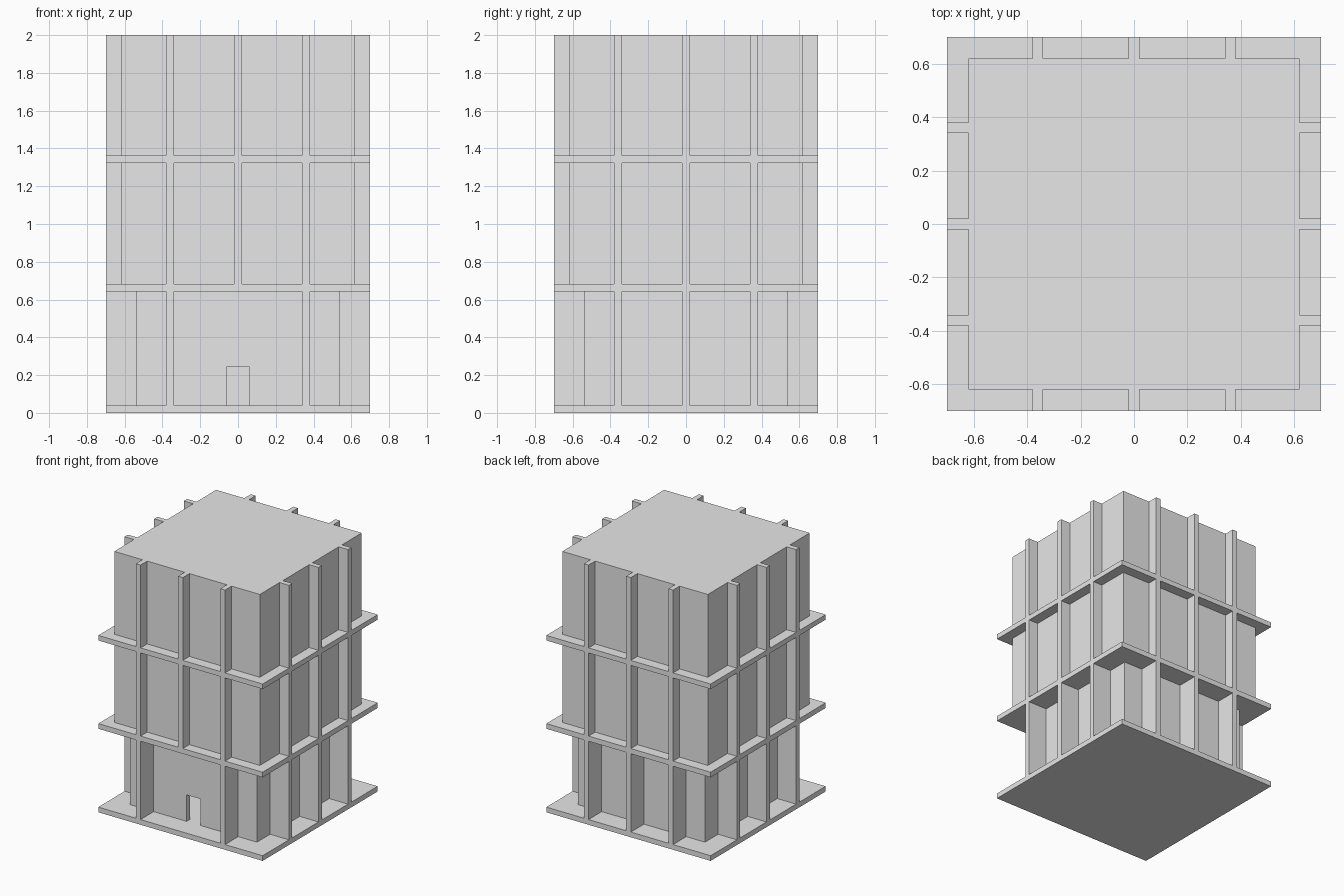
import bpy
import bmesh
from mathutils import Matrix, Vector

cube = bpy.data.objects.get("Cube")
if cube:
    bpy.data.objects.remove(cube, do_unlink=True)

GREY = (0.8, 0.8, 0.8, 1.0)
concrete = bpy.data.materials.new("pale_grey")
concrete.use_nodes = True
concrete.diffuse_color = GREY
concrete.node_tree.nodes["Principled BSDF"].inputs["Base Color"].default_value = GREY

HALF = 0.70          # slab half width
LOWER, UPPER = 0.54, 0.62   # wall half widths
FIN = 0.02           # half thickness of fins
WALL = 0.04
SLABS = [(0.0, 0.04), (0.643, 0.683), (1.323, 1.362)]
TOP = 2.0


def add_box(bm, low, high, turn=Matrix()):
    low, high = Vector(low), Vector(high)
    size = Matrix.Diagonal((*(high - low), 1.0))
    place = turn @ Matrix.Translation((low + high) / 2) @ size
    bmesh.ops.create_cube(bm, size=1.0, matrix=place)


def make_object(name, bm):
    mesh = bpy.data.meshes.new(name)
    bm.to_mesh(mesh)
    bm.free()
    mesh.materials.append(concrete)
    obj = bpy.data.objects.new(name, mesh)
    bpy.context.scene.collection.objects.link(obj)
    return obj


def box(name, low, high):
    bm = bmesh.new()
    add_box(bm, low, high)
    return make_object(name, bm)


def cut(obj, low, high):
    cutter = box("cutter", low, high)
    cutter.hide_render = True
    mod = obj.modifiers.new("cut", 'BOOLEAN')
    mod.operation = 'DIFFERENCE'
    mod.solver = 'EXACT'
    mod.object = cutter
    bpy.context.view_layer.objects.active = obj
    bpy.ops.object.modifier_apply(modifier=mod.name)
    bpy.data.objects.remove(cutter, do_unlink=True)


# Floor slabs
for name, (z0, z1) in zip(("ground_slab", "first_slab", "second_slab"), SLABS):
    box(name, (-HALF, -HALF, z0), (HALF, HALF, z1))

# Storeys between the slabs, the ground one set back
floors = [s[1] for s in SLABS]
ceilings = [s[0] for s in SLABS[1:]] + [TOP]
names = ("ground", "middle", "top")
for i, (name, z0, z1) in enumerate(zip(names, floors, ceilings)):
    w = LOWER if i == 0 else UPPER
    walls = box(name + "_walls", (-w, -w, z0), (w, w, z1))
    if i == 0:
        # Hollow lobby with a doorway through the front wall
        inner = w - WALL
        cut(walls, (-inner, -inner, z0 - 0.1), (inner, inner, z1 + 0.1))
        cut(walls, (-0.06, -w - 0.1, z0 - 0.1), (0.06, -inner + 0.1, 0.244))

    # Three fins per side; the front middle one is left out above the door
    bm = bmesh.new()
    for side in range(4):
        turn = Matrix.Rotation(side * 1.5707963, 4, 'Z')
        for x in (-0.36, 0.0, 0.36):
            if i == 0 and side == 0 and x == 0.0:
                continue
            add_box(bm, (x - FIN, -HALF, z0), (x + FIN, -w, z1), turn)
    make_object(name + "_fins", bm)
